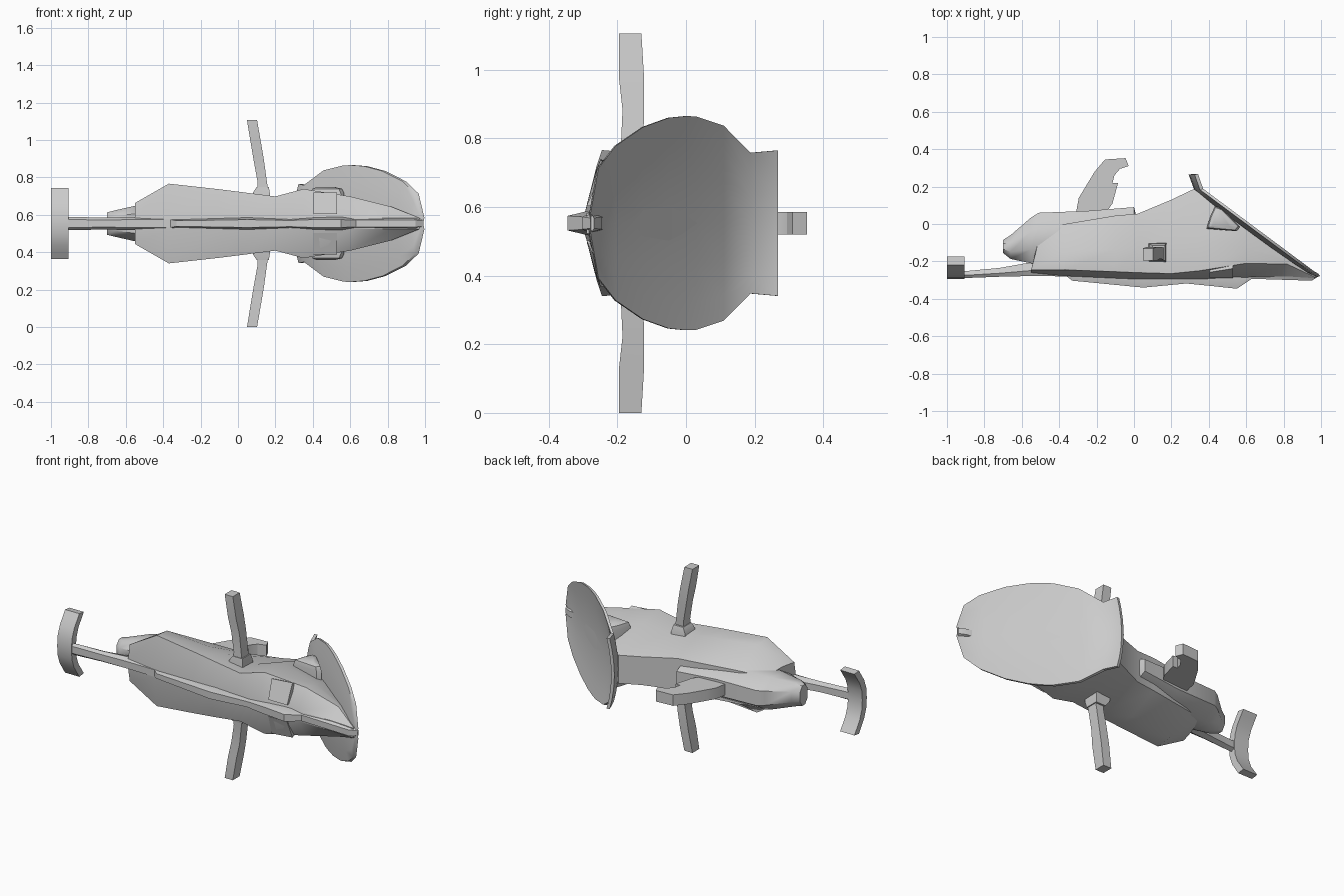
import bpy, bmesh, math

if "Cube" in bpy.data.objects:
    bpy.data.objects.remove(bpy.data.objects["Cube"])

ZC = 0.553  # mirror plane height


def finish(name, bm, angle=28):
    bmesh.ops.remove_doubles(bm, verts=bm.verts, dist=0.0005)
    bmesh.ops.recalc_face_normals(bm, faces=bm.faces)
    me = bpy.data.meshes.new(name)
    bm.to_mesh(me)
    bm.free()
    ob = bpy.data.objects.new(name, me)
    bpy.context.collection.objects.link(ob)
    bpy.ops.object.select_all(action='DESELECT')
    ob.select_set(True)
    bpy.context.view_layer.objects.active = ob
    bpy.ops.object.shade_smooth_by_angle(angle=math.radians(angle))
    return ob


def loft(name, rings, angle=28):
    """Skin a list of equal-length rings of 3D points and cap both ends."""
    bm = bmesh.new()
    vs = [[bm.verts.new(p) for p in r] for r in rings]
    n = len(rings[0])
    for a, b in zip(vs, vs[1:]):
        for i in range(n):
            j = (i + 1) % n
            bm.faces.new((a[i], a[j], b[j], b[i]))
    bm.faces.new(vs[0])
    bm.faces.new(vs[-1])
    return finish(name, bm, angle)


def mirrored(half):
    """Close a half section of (x, y, offset) about the mirror plane."""
    full = half + [(x, y, -d) for x, y, d in reversed(half)]
    return [(x, y, ZC + d) for x, y, d in full]


# Hull: x, top x, keel y, chine y, chine half width, top y, top half width
hull = [(-.55, -.50, -.26, -.245, .11, -.04, .085),
        (-.37, -.37, -.278, -.245, .213, .00, .10),
        (-.10, -.10, -.29, -.255, .183, .045, .10),
        (.02, .02, -.295, -.26, .168, .055, .095),
        (.20, .20, -.295, -.265, .145, .13, .085),
        (.35, .32, -.295, -.25, .185, .187, .085),
        (.60, .60, -.285, -.21, .145, -.015, .10),
        (.82, .82, -.28, -.215, .09, -.175, .08),
        (.97, .97, -.29, -.285, .03, -.275, .03)]
loft("hull", [mirrored([(x, yk, .03), (x, yc, w),
                        (x + (xt - x) * .45, yc * .6 + yt * .4, w * .92 + tw * .08), (xt, yt, tw)])
              for x, xt, yk, yc, w, yt, tw in hull], 35)

# Rear engine body: x, low y, high y, half width
engine = [(-.70, -.155, -.085, .06), (-.66, -.187, -.06, .07), (-.55, -.21, .035, .095),
          (-.51, -.22, .06, .10), (-.25, -.22, .07, .105), (0, -.2, .09, .08), (.01, -.2, .05, .08)]
loft("engine_body", [mirrored([(x, a, w * .55), (x, a + (b - a) * .3, w),
                               (x, a + (b - a) * .7, w), (x, b, w * .45)])
                     for x, a, b, w in engine], 40)

# Keel running from tail boom to nose: x, low y, high y, half width
keel = [(-.99, -.29, -.255, .03), (-.88, -.288, -.25, .035), (-.72, -.282, -.235, .032),
        (-.55, -.278, -.205, .035), (-.36, -.28, -.20, .035), (-.33, -.303, -.20, .025),
        (.05, -.34, -.20, .035), (.28, -.318, -.20, .028), (.40, -.33, -.2, .035),
        (.55, -.346, -.2, .035), (.63, -.293, -.2, .03), (.95, -.303, -.245, .03), (.99, -.278, -.268, .025)]
loft("keel_boom", [mirrored([(x, a, w * .6), (x, a * .6 + b * .4, w), (x, b, w * .6)])
                   for x, a, b, w in keel])

# Front disc with brow flap: a thin sloped sheet, slightly hollow across.
# Each row: y, half width, rim x
rows = [(.268, .212, .342), (.188, .205, .37)]
rows += [(y, w, .37 + (.188 - y) * 1.345) for y, w in
         [(.11, .284), (.03, .311), (0, .312), (-.05, .307), (-.125, .28),
          (-.205, .225), (-.255, .16), (-.278, .03)]]


def sheet_row(y, w, x):
    ts = [-1, -.75, -.4, 0, .4, .75, 1]
    depth = min(.045, w * .15)
    front = [(x - depth * (1 - t * t), y, ZC + t * w) for t in ts]
    back = [(px - .018, py - .004, pz) for px, py, pz in reversed(front)]
    return front + back


loft("front_disc", [sheet_row(*r) for r in rows], 35)

# Tail crossbar, a shallow C swept across the mirror plane
arc = [(-.185, .19), (-.205, .16), (-.235, .115), (-.255, .06), (-.26, 0)]
arc += [(y, -d) for y, d in reversed(arc[:-1])]
loft("tail_crossbar", [[(-1, y - .033, ZC + d), (-.905, y - .033, ZC + d),
                        (-.905, y + .01, ZC + d * .97), (-1, y + .01, ZC + d * .97)]
                       for y, d in arc])

# Hooked dorsal fin, extruded profile
fin = [(-.31, .06), (-.295, .14), (-.265, .19), (-.21, .28), (-.155, .345), (-.045, .352),
       (-.028, .31), (-.075, .295), (-.105, .26), (-.115, .22), (-.085, .22), (-.115, .11), (-.15, .06)]
bm = bmesh.new()
face = bm.faces.new([bm.verts.new((x, y, ZC - .033)) for x, y in fin])
ext = bmesh.ops.extrude_face_region(bm, geom=[face])
bmesh.ops.translate(bm, vec=(0, 0, .066), verts=[v for v in ext["geom"] if isinstance(v, bmesh.types.BMVert)])
finish("dorsal_fin", bm)


def box_ring(x0, x1, y0, y1, z):
    return [(x0, y0, z), (x1, y0, z), (x1, y1, z), (x0, y1, z)]


for side, s in (("upper", 1), ("lower", -1)):
    # Wing bar and its socket: offset, x range, y range
    wing = [(.12, .10, .17, -.195, -.13), (.22, .105, .155, -.19, -.125), (.33, .085, .14, -.185, -.122),
            (.42, .07, .125, -.195, -.122), (.553, .048, .102, -.195, -.13)]
    loft(side + "_wing", [box_ring(a, b, c, d, ZC + s * z) for z, a, b, c, d in wing])
    socket = [(.12, .075, .175, -.205, -.10), (.165, .08, .17, -.20, -.105), (.195, .10, .165, -.195, -.115)]
    loft(side + "_wing_socket", [box_ring(a, b, c, d, ZC + s * z) for z, a, b, c, d in socket])

    # Small raised panel on the hull shoulder
    loft(side + "_hull_panel", [[(x, -.29, ZC + s * .05), (x, -.258 + k, ZC + s * .165),
                                 (x, -.22 + k, ZC + s * .15), (x, -.25, ZC + s * .05)]
                                for x, k in ((.405, 0), (.53, .02))])

    # Wedge shaped pod tucked behind the disc, narrowing outwards
    cx, cy = .46, .02
    wedge = [(.38, -.03), (.40, .04), (.43, .105), (.47, .09), (.58, -.02), (.56, -.045)]
    loft(side + "_pod", [[(cx + (x - cx) * k, cy + (y - cy) * k, ZC + s * z) for x, y in wedge]
                         for z, k in ((.08, .9), (.16, .9), (.185, .8), (.195, .5))], 40)
